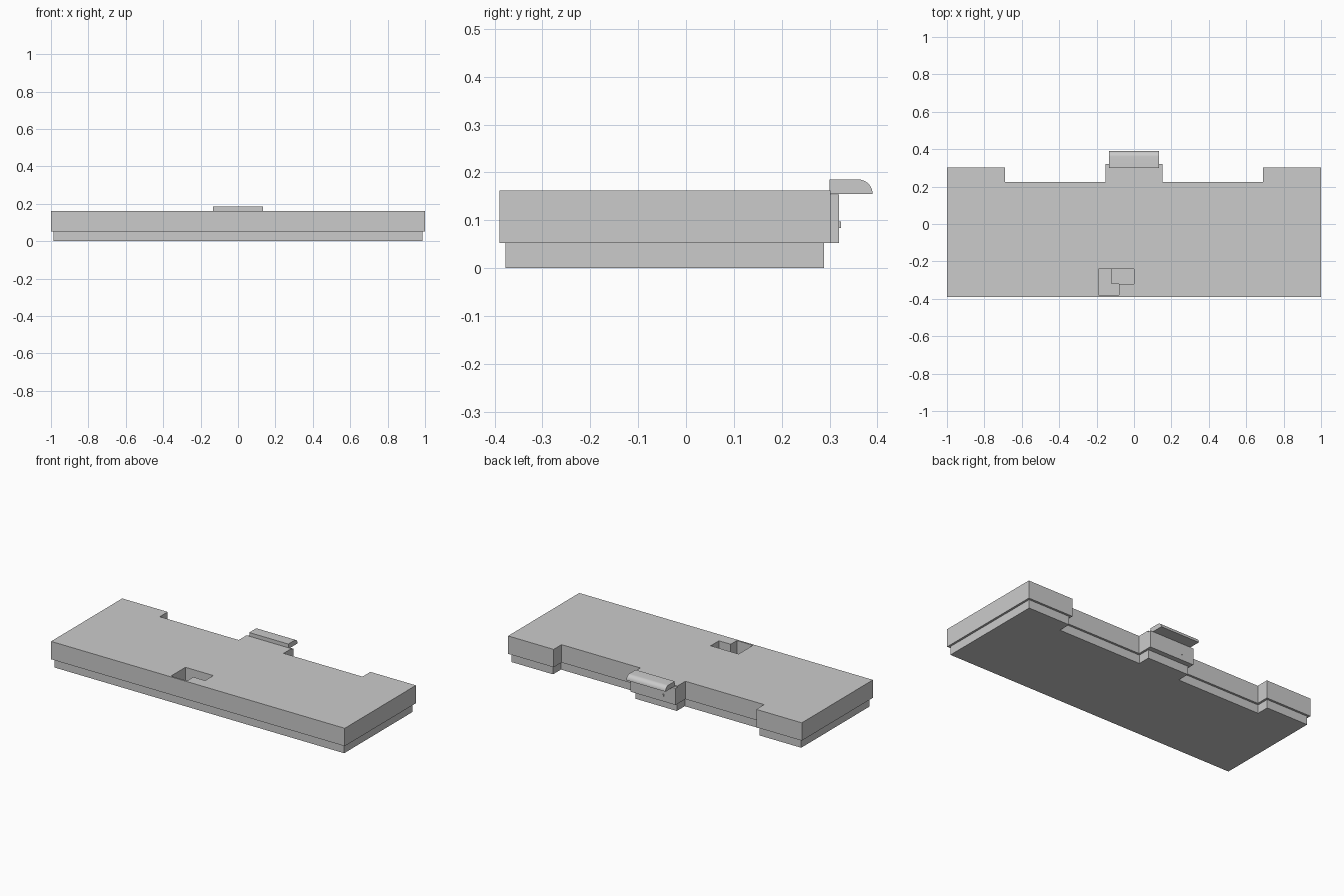
import bpy, bmesh, math
from mathutils import Matrix

if "Cube" in bpy.data.objects:
    bpy.data.objects.remove(bpy.data.objects["Cube"])


def prism(name, pts, lo, hi, axes=Matrix.Identity(4)):
    """Extrude a 2D outline from lo to hi along its normal, then orient it."""
    bm = bmesh.new()
    face = bm.faces.new([bm.verts.new((u, v, lo)) for u, v in pts])
    new = bmesh.ops.extrude_face_region(bm, geom=[face])["geom"]
    for v in new:
        if isinstance(v, bmesh.types.BMVert):
            v.co.z = hi
    bmesh.ops.transform(bm, matrix=axes, verts=bm.verts)
    bmesh.ops.recalc_face_normals(bm, faces=bm.faces)
    me = bpy.data.meshes.new(name)
    bm.to_mesh(me)
    bm.free()
    ob = bpy.data.objects.new(name, me)
    bpy.context.collection.objects.link(ob)
    return ob


def box(name, x0, x1, y0, y1, z0, z1):
    return prism(name, [(x0, y0), (x1, y0), (x1, y1), (x0, y1)], z0, z1)


def plan(i=0.0):
    """Building outline with two rear notches, inset by i."""
    right = [(1 - i, -0.39 + i), (1 - i, 0.302 - i), (0.69 + i, 0.302 - i),
             (0.69 + i, 0.225 - i), (0.153 - i, 0.225 - i), (0.153 - i, 0.302 - i)]
    return right + [(-x, y) for x, y in reversed(right)]


# Recessed plinth and main storey
prism("plinth", plan(0.013), 0, 0.052)
storey = prism("main_storey", plan(), 0.052, 0.162)

# L-shaped stairwell cut into the roof
well = prism("stairwell_cutter", [(-0.19, -0.38), (-0.08, -0.38), (-0.08, -0.32),
                                  (0, -0.32), (0, -0.24), (-0.19, -0.24)], 0.06, 0.3)
well.hide_render = True
well.hide_viewport = True
cut = storey.modifiers.new("stairwell", 'BOOLEAN')
cut.object = well
cut.solver = 'EXACT'

# Landing inside the stairwell
box("stair_landing", -0.12, 0, -0.32, -0.24, 0.06, 0.115)

# Entrance wall
box("entrance_wall", -0.153, 0.153, 0.29, 0.32, 0.052, 0.154)

# Canopy with rounded outer edge: profile in y-z, extruded along x
arc = [(0.36 + 0.03 * math.sin(a), 0.155 + 0.03 * math.cos(a))
       for a in (math.radians(d) for d in range(0, 91, 10))]
yz_to_x = Matrix(((0, 0, 1, 0), (1, 0, 0, 0), (0, 1, 0, 0), (0, 0, 0, 1)))
canopy = prism("canopy", [(0.30, 0.155), (0.30, 0.185)] + arc, -0.133, 0.133, yz_to_x)
bpy.context.view_layer.objects.active = canopy
canopy.select_set(True)
bpy.ops.object.shade_smooth_by_angle(angle=math.radians(30))

# Door handle
box("door_handle", -0.073, -0.067, 0.318, 0.324, 0.084, 0.097)
